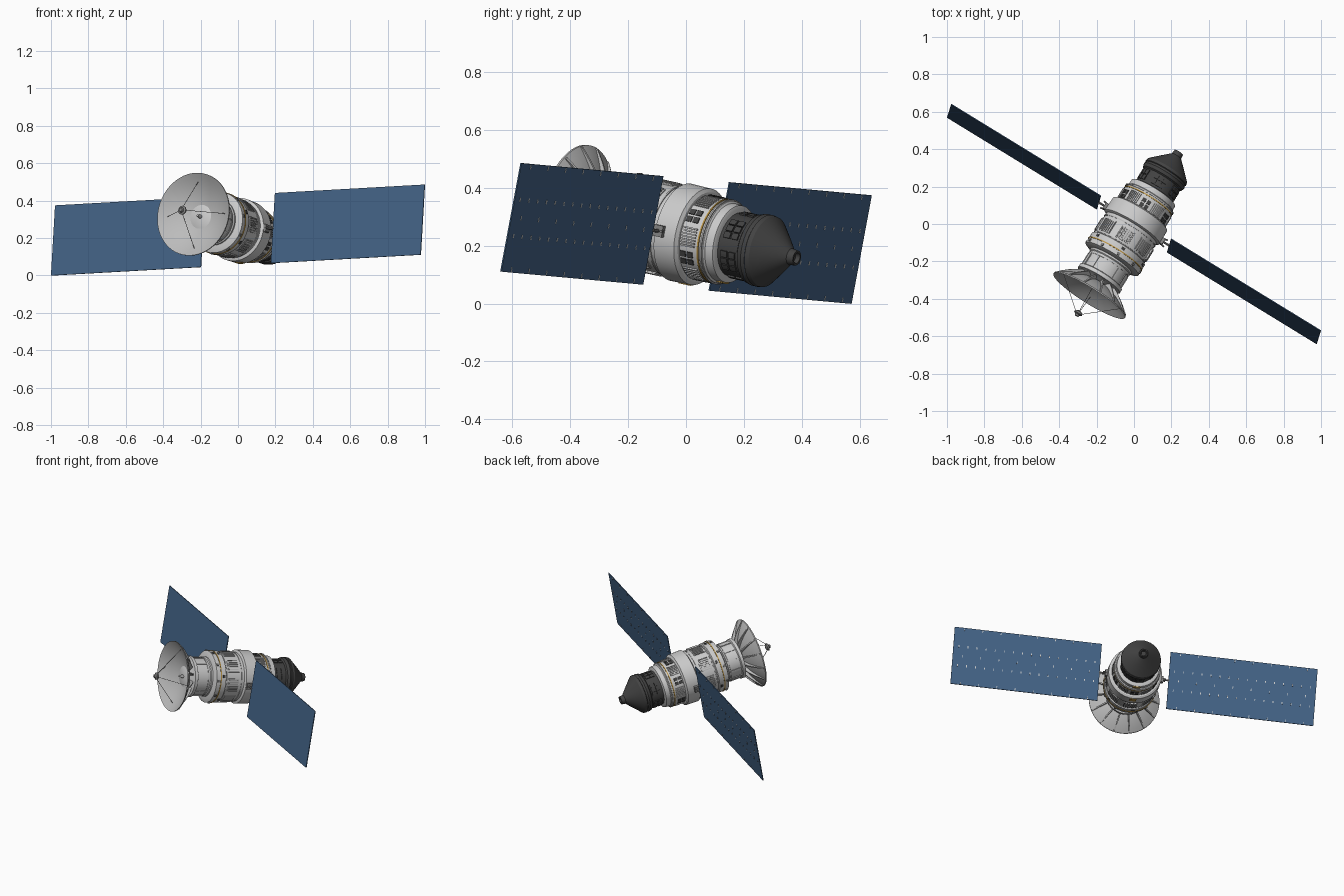
import bpy, bmesh, math
from mathutils import Matrix, Vector

if "Cube" in bpy.data.objects:
    bpy.data.objects.remove(bpy.data.objects["Cube"])

# Local frame: x = wing axis, -y = dish direction, z = up; then tilted as a whole
U = Vector((0.852, -0.522, 0.048)).normalized()
W = U.cross(Vector((0.065, 0.178, 0.982))).normalized()
V = W.cross(U)
POSE = Matrix((U, -W, V)).transposed().to_4x4()
POSE.translation = (0, 0, 0.2425)


def mat(name, *rgb):
    m = bpy.data.materials.new(name)
    m.diffuse_color = (*rgb, 1)
    m.use_nodes = True
    m.node_tree.nodes["Principled BSDF"].inputs["Base Color"].default_value = m.diffuse_color
    return m


WHITE = mat("hull_white", 0.60, 0.60, 0.60)
GREY = mat("dish_grey", 0.50, 0.50, 0.50)
MID = mat("vent_grey", 0.22, 0.22, 0.22)
DARK = mat("engine_dark", 0.055, 0.055, 0.055)
GOLD = mat("gold_trim", 0.50, 0.30, 0.06)
BLUE = mat("solar_blue", 0.055, 0.122, 0.235)


def finish(name, bm, material, smooth=True):
    bmesh.ops.recalc_face_normals(bm, faces=bm.faces)
    me = bpy.data.meshes.new(name)
    bm.to_mesh(me)
    bm.free()
    me.materials.append(material)
    ob = bpy.data.objects.new(name, me)
    bpy.context.collection.objects.link(ob)
    ob.matrix_world = POSE
    if smooth:
        bpy.ops.object.select_all(action='DESELECT')
        ob.select_set(True)
        bpy.context.view_layer.objects.active = ob
        bpy.ops.object.shade_smooth_by_angle(angle=math.radians(30))
    return ob


def pt(a, t, r):
    return Vector((r * math.cos(a), -t, r * math.sin(a)))


def lathe(name, profile, material, n=48, closed=False):
    """Revolve (t, radius) points around the body axis."""
    bm = bmesh.new()
    rings = [[bm.verts.new(pt(2 * math.pi * i / n, t, r)) for i in range(n)] for t, r in profile]
    pairs = list(zip(rings, rings[1:])) + ([(rings[-1], rings[0])] if closed else [])
    for a, b in pairs:
        for i in range(n):
            j = (i + 1) % n
            bm.faces.new((a[i], a[j], b[j], b[i]))
    if not closed:
        bm.faces.new(rings[0])
        bm.faces.new(rings[-1])
    return finish(name, bm, material)


def patch(bm, deg, width, t0, t1, r0, r1):
    """Curved block hugging the hull, width in degrees."""
    n = max(1, round(width / 7))
    prev = None
    for i in range(n + 1):
        a = math.radians(deg - width / 2 + width * i / n)
        q = [bm.verts.new(pt(a, t, r)) for t, r in ((t0, r0), (t1, r0), (t1, r1), (t0, r1))]
        if prev:
            for k in range(4):
                m = (k + 1) % 4
                bm.faces.new((prev[k], prev[m], q[m], q[k]))
        else:
            bm.faces.new(q)
        prev = q
    bm.faces.new(prev)


def patches(name, material, specs):
    bm = bmesh.new()
    for s in specs:
        patch(bm, *s)
    finish(name, bm, material, False)


def box(bm, c, size):
    bmesh.ops.create_cube(bm, size=1, matrix=Matrix.Translation(c) @ Matrix.Diagonal((*size, 1)))


def rod(bm, a, b, r, n=8):
    d = b - a
    m = Matrix.Translation((a + b) / 2) @ d.to_track_quat('Z', 'Y').to_matrix().to_4x4()
    bmesh.ops.create_cone(bm, cap_ends=True, segments=n, radius1=r, radius2=r, depth=d.length, matrix=m)


# Hull modules
lathe("rear_hull", [(-0.205, 0.125), (-0.20, 0.136), (-0.17, 0.138), (-0.165, 0.145), (-0.06, 0.148)], WHITE)
lathe("centre_ring", [(-0.07, 0.158), (-0.062, 0.17), (0.02, 0.172), (0.028, 0.157)], WHITE)
lathe("main_hull", [(0.02, 0.157), (0.155, 0.157), (0.16, 0.166), (0.225, 0.166), (0.235, 0.14)], WHITE)
lathe("neck", [(0.23, 0.128), (0.245, 0.128), (0.25, 0.122), (0.335, 0.122), (0.34, 0.132),
               (0.36, 0.132), (0.368, 0.09), (0.385, 0.06)], WHITE)
for i, (t, r) in enumerate([(-0.145, 0.149), (0.195, 0.169)]):
    lathe(f"gold_band_{i + 1}", [(t - 0.003, 0.14), (t - 0.003, r), (t + 0.003, r), (t + 0.003, 0.14)], GOLD)
for i, (t, r) in enumerate([(0.15, 0.160), (0.262, 0.125), (-0.158, 0.150), (0.045, 0.160)]):
    lathe(f"seam_ring_{i + 1}", [(t - 0.003, 0.12), (t - 0.003, r), (t + 0.003, r), (t + 0.003, 0.12)], GREY)

# Dark engine module and nose cone
lathe("engine_module", [(-0.20, 0.112), (-0.285, 0.112), (-0.292, 0.122), (-0.31, 0.127), (-0.322, 0.122),
                        (-0.326, 0.127), (-0.342, 0.124), (-0.35, 0.116), (-0.358, 0.108), (-0.39, 0.076),
                        (-0.42, 0.045), (-0.435, 0.029), (-0.46, 0.026), (-0.46, 0.019), (-0.445, 0.015)], DARK)
patches("engine_plates", DARK, [(a + k * 13, 11, t, t + 0.026, 0.10, 0.118)
                                for a in range(30, 390, 60) for k in (-1, 0, 1) for t in (-0.278, -0.246)])

# Hull surface details
patches("rear_windows", DARK, [(a + k * 10, 8, t, t + 0.022, 0.14, 0.1505)
                               for a in range(30, 390, 60) for k in (-0.55, 0.55) for t in (-0.124, -0.096)])
patches("rear_vents", WHITE, [(a + k * 4, 2, -0.132, -0.075, 0.14, 0.152)
                              for a in range(0, 360, 60) for k in range(-3, 4)])
patches("main_vent_panels", WHITE, [(a, 30, 0.065, 0.14, 0.15, 0.161) for a in range(0, 360, 45)])
patches("main_vent_slats", GREY, [(a + k * 4.5, 2, 0.07, 0.135, 0.15, 0.165)
                                  for a in range(0, 360, 45) for k in range(-3, 4)])
patches("main_vent_gaps", MID, [(a + k * 4.5, 1.2, 0.072, 0.133, 0.15, 0.1618)
                                for a in range(0, 360, 90) for k in (-2.5, -1.5, -0.5, 0.5, 1.5, 2.5)])
patches("front_boxes", MID, [(a, 5, 0.206, 0.220, 0.15, 0.172) for a in range(10, 370, 36)])
patches("front_lockers", DARK, [(a, 7, 0.168, 0.182, 0.15, 0.169) for a in range(20, 380, 60)])
patches("underside_gold_plate", GOLD, [(270, 14, -0.055, -0.02, 0.16, 0.174), (270, 20, -0.195, -0.172, 0.13, 0.141)])
patches("neck_ribs", WHITE, [(a, 3, 0.265, 0.335, 0.11, 0.126) for a in range(0, 360, 30)])

# Dish: thin paraboloid shell, deep ribs behind, feed on four struts
RIM, DEPTH, T0 = 0.225, 0.085, 0.375


def dish_t(r):
    return T0 + DEPTH * (r / RIM) ** 2


radii = [0.004 + (RIM - 0.004) * i / 10 for i in range(11)]
lathe("dish", [(dish_t(r), r) for r in radii] + [(dish_t(r) - 0.007, r) for r in reversed(radii)],
      GREY, 56, closed=True)
bm = bmesh.new()
for i in range(14):
    a = 2 * math.pi * i / 14
    side = Vector((-math.sin(a), 0, math.cos(a))) * 0.004
    rs = [0.06, 0.10, 0.14, 0.18, 0.222]
    for r0, r1 in zip(rs, rs[1:]):
        q = [pt(a, dish_t(r) - d, r) for r, d in
             ((r0, 0.004), (r1, 0.004), (r1, 0.012 + 0.18 * (RIM - r1)), (r0, 0.012 + 0.18 * (RIM - r0)))]
        lo, hi = [[bm.verts.new(p + s) for p in q] for s in (-side, side)]
        bm.faces.new(lo)
        bm.faces.new(hi)
        for k in range(4):
            bm.faces.new((lo[k], lo[(k + 1) % 4], hi[(k + 1) % 4], hi[k]))
finish("dish_ribs", bm, GREY, False)

bm = bmesh.new()
for i in range(4):
    a = math.pi * i / 2
    rod(bm, pt(a, dish_t(0.18), 0.18), pt(a, 0.572, 0.014), 0.0014, 6)
finish("feed_struts", bm, MID, False)
lathe("feed_head", [(0.558, 0.010), (0.565, 0.022), (0.575, 0.024), (0.58, 0.014), (0.59, 0.010)], MID, 20)
lathe("feed_horn", [(0.37, 0.010), (0.395, 0.010), (0.405, 0.006), (0.415, 0.006)], GREY, 16)

# Solar wings with mounts; pale clips along the seams on the back
blue, clips, mounts = bmesh.new(), bmesh.new(), bmesh.new()
for s in (-1, 1):
    box(blue, (s * 0.69, 0, 0), (0.94, 0.005, 0.382))
    for row in (-0.064, 0.064):
        for i in range(16):
            box(clips, (s * (0.255 + i * 0.058), 0.003, row), (0.005, 0.002, 0.014))
    for i in range(8):
        for z in (-0.18, 0, 0.18):
            box(clips, (s * (0.284 + i * 0.116), 0.003, z), (0.004, 0.002, 0.016))
    rod(mounts, Vector((s * 0.15, 0, 0)), Vector((s * 0.225, 0, 0)), 0.006)
    box(mounts, (s * 0.178, 0, 0), (0.016, 0.036, 0.04))
    for y in (-0.016, 0.016):
        rod(mounts, Vector((s * 0.18, y, 0)), Vector((s * 0.200, y * 1.3, 0)), 0.005)
finish("solar_wings", blue, BLUE, False)
finish("wing_clips", clips, WHITE, False)
finish("wing_mounts", mounts, MID, False)
